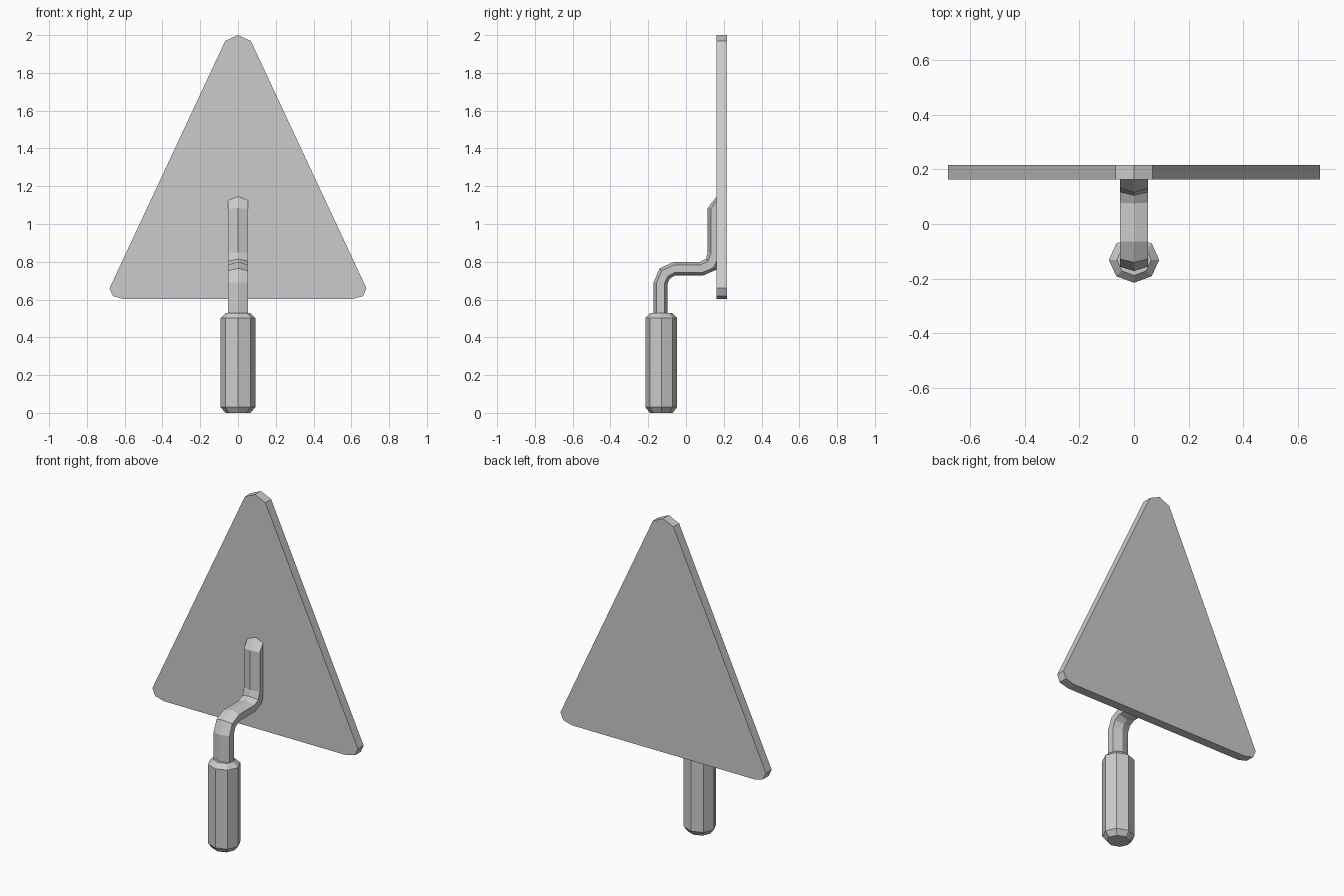
import bpy, bmesh, math

if "Cube" in bpy.data.objects:
    bpy.data.objects.remove(bpy.data.objects["Cube"])


def loft(name, rings):
    """Skin a list of equal-length vertex rings and cap both ends."""
    bm = bmesh.new()
    loops = [[bm.verts.new(p) for p in ring] for ring in rings]
    n = len(loops[0])
    for a, b in zip(loops, loops[1:]):
        for i in range(n):
            j = (i + 1) % n
            bm.faces.new((a[i], a[j], b[j], b[i]))
    bm.faces.new(loops[0][::-1])
    bm.faces.new(loops[-1])
    bmesh.ops.recalc_face_normals(bm, faces=bm.faces)
    mesh = bpy.data.meshes.new(name)
    bm.to_mesh(mesh)
    bm.free()
    obj = bpy.data.objects.new(name, mesh)
    bpy.context.collection.objects.link(obj)
    return obj


# Blade: mirrored triangle outline with clipped corners
half = [(0.068, 1.969), (0.68, 0.66), (0.662, 0.618), (0.604, 0.602)]
outline = [(0, 2.0)] + half + [(-x, z) for x, z in reversed(half)]
loft("blade", [[(x, y, z) for x, z in outline] for y in (0.162, 0.216)])

# Handle: octagonal grip with chamfered ends
def octagon(scale, z):
    return [(0.092 * scale * math.sin(k * math.pi / 4),
             -0.131 - 0.084 * scale * math.cos(k * math.pi / 4), z)
            for k in range(8)]

loft("handle", [octagon(s, z) for s, z in
                ((0.72, 0), (1, 0.03), (1, 0.503), (0.68, 0.53))])

# Neck: hexagonal bar swept through two bends, given by front and back ridges
ridges = [
    (-0.172, 0.50, -0.098, 0.50),
    (-0.172, 0.69, -0.098, 0.683),
    (-0.140, 0.765, -0.085, 0.711),
    (-0.065, 0.80, -0.060, 0.727),
    (0.075, 0.80, 0.090, 0.727),
    (0.105, 0.815, 0.160, 0.757),
    (0.115, 0.85, 0.190, 0.83),
    (0.115, 1.085, 0.190, 1.06),
    (0.165, 1.15, 0.195, 1.10),
]
section = [(0, 0), (0.052, 0.22), (0.052, 0.78),
           (0, 1), (-0.052, 0.78), (-0.052, 0.22)]
loft("neck", [[(x, fy + (by - fy) * t, fz + (bz - fz) * t) for x, t in section]
              for fy, fz, by, bz in ridges])
